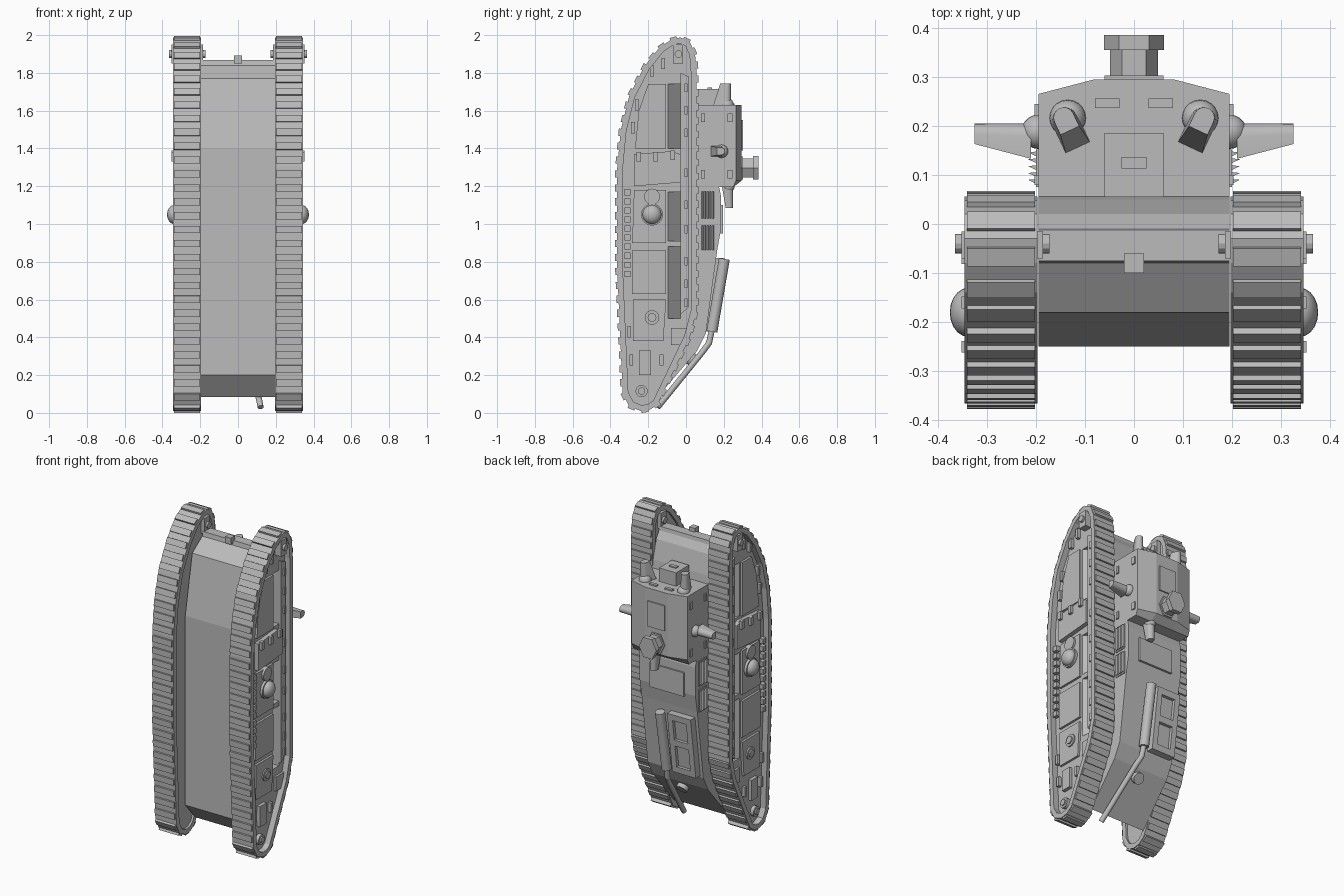
import bpy, bmesh, math
from mathutils import Vector, Matrix

cube = bpy.data.objects.get("Cube")
if cube:
    bpy.data.objects.remove(cube, do_unlink=True)

GREY = (0.5, 0.5, 0.5, 1)
paint = bpy.data.materials.new("plain_grey")
paint.use_nodes = True
paint.diffuse_color = GREY
paint.node_tree.nodes["Principled BSDF"].inputs["Base Color"].default_value = GREY


def finish(name, bm, mirror=False, smooth=False):
    bmesh.ops.recalc_face_normals(bm, faces=bm.faces[:])
    me = bpy.data.meshes.new(name)
    bm.to_mesh(me)
    bm.free()
    me.materials.append(paint)
    ob = bpy.data.objects.new(name, me)
    bpy.context.collection.objects.link(ob)
    if smooth:
        bpy.ops.object.select_all(action="DESELECT")
        ob.select_set(True)
        bpy.context.view_layer.objects.active = ob
        bpy.ops.object.shade_smooth_by_angle(angle=math.radians(40))
    if mirror:
        ob.modifiers.new("mirror", "MIRROR")
    return ob


def loft(bm, a, b, caps=True):
    va, vb = [bm.verts.new(p) for p in a], [bm.verts.new(p) for p in b]
    n = len(va)
    for i in range(n):
        j = (i + 1) % n
        bm.faces.new((va[i], va[j], vb[j], vb[i]))
    if caps:
        bm.faces.new(va[::-1])
        bm.faces.new(vb)


def prism_x(bm, pts, x0, x1):
    loft(bm, [(x0, y, z) for y, z in pts], [(x1, y, z) for y, z in pts])


def prism_z(bm, pts, z0, z1):
    loft(bm, [(x, y, z0) for x, y in pts], [(x, y, z1) for x, y in pts])


def box(bm, x0, x1, y0, y1, z0, z1):
    prism_z(bm, [(x0, y0), (x1, y0), (x1, y1), (x0, y1)], z0, z1)


def rod(bm, p, q, r0, r1=None, n=16):
    p, q = Vector(p), Vector(q)
    m = Matrix.Translation((p + q) / 2) @ (q - p).to_track_quat("Z", "Y").to_matrix().to_4x4()
    bmesh.ops.create_cone(bm, cap_ends=True, segments=n, radius1=r0,
                          radius2=r0 if r1 is None else r1, depth=(q - p).length, matrix=m)


def ball(bm, c, r, squash=1):
    bmesh.ops.create_uvsphere(bm, u_segments=20, v_segments=12, radius=r,
                              matrix=Matrix.Translation(c) @ Matrix.Diagonal((squash, 1, 1, 1)))


def inset(pts, d):
    out = []
    for i, p in enumerate(pts):
        t0 = (p - pts[i - 1]).normalized()
        t1 = (pts[(i + 1) % len(pts)] - p).normalized()
        n = Vector((t0.y + t1.y, -t0.x - t1.x)).normalized()
        out.append(p + n * d / max(0.5, n.dot(Vector((t0.y, -t0.x)))))
    return out


# Track outline in (y, z), clockwise from the top
outline = [Vector(p) for p in [
    (-.03, 1.988), (.02, 1.965), (.048, 1.9), (.056, 1.8), (.056, .54), (.02, .4),
    (-.15, .045), (-.19, .017), (-.24, .01), (-.3, .035), (-.335, .1), (-.366, .8),
    (-.364, 1.3), (-.345, 1.5), (-.3, 1.68), (-.22, 1.835), (-.14, 1.935), (-.08, 1.975)]]

# Track belt ring
bm = bmesh.new()
inner = inset(outline, .03)
rings = [[bm.verts.new((x, *p)) for p in pts]
         for x, pts in ((.197, outline), (.345, outline), (.345, inner), (.197, inner))]
for k in range(4):
    a, b = rings[k], rings[(k + 1) % 4]
    for i in range(len(a)):
        j = (i + 1) % len(a)
        bm.faces.new((a[i], a[j], b[j], b[i]))
finish("track_belt", bm, mirror=True)

# Track plates spaced along the belt
bm = bmesh.new()
lengths = [(outline[(i + 1) % len(outline)] - p).length for i, p in enumerate(outline)]
total, count = sum(lengths), 58
for k in range(count):
    s, i = total * (k + .5) / count, 0
    while s > lengths[i]:
        s -= lengths[i]
        i += 1
    t = (outline[(i + 1) % len(outline)] - outline[i]).normalized()
    c = outline[i] + t * s
    m = Matrix(((1, 0, 0, .271), (0, t.x, -t.y, c.x), (0, t.y, t.x, c.y), (0, 0, 0, 1)))
    bmesh.ops.create_cube(bm, size=1, matrix=m @ Matrix.Diagonal((.138, .038, .022, 1)))
finish("track_plates", bm, mirror=True)

# Side frame with sloped mud chutes cut into it
bm = bmesh.new()
prism_x(bm, inset(outline, .028), .21, .308)
frame = finish("side_frame", bm)
chutes = [(1.4, 1.74), (.91, 1.17), (.5, .88)]
bm = bmesh.new()
for z0, z1 in chutes:
    prism_z(bm, [(.318, -.105), (.4, -.105), (.4, -.03), (.24, -.03)], z0, z1)
cutter = finish("chute_cutter", bm)
cutter.hide_render = True
cutter.hide_viewport = True
cut = frame.modifiers.new("chutes", "BOOLEAN")
cut.object = cutter
cut.solver = "EXACT"
frame.modifiers.new("mirror", "MIRROR")

# Raised armour panels on the side frame
bm = bmesh.new()
for pts in [[(-.27, 1.4), (-.105, 1.4), (-.105, 1.74), (-.2, 1.74), (-.25, 1.6)],
            [(-.285, .9), (-.105, .9), (-.105, 1.18), (-.275, 1.18)],
            [(-.285, .63), (-.105, .63), (-.105, .86), (-.285, .86)],
            [(-.28, .38), (-.12, .38), (-.105, .6), (-.28, .6)],
            [(-.03, .52), (.015, .56), (.015, 1.78), (-.03, 1.8)],
            [(-.08, .36), (-.01, .36), (.005, .45), (-.08, .45)]]:
    prism_x(bm, pts, .29, .322)
prism_x(bm, [(-.275, 1.2), (-.03, 1.22), (-.03, 1.37), (-.08, 1.385), (-.275, 1.37)], .29, .335)
for y, z in [(-.25, 1.36), (-.16, 1.36), (-.07, 1.37)]:
    box(bm, .33, .352, y - .012, y + .012, z - .03, z + .02)
box(bm, .29, .33, -.25, -.185, .2, .33)
finish("side_panels", bm, mirror=True)

# Small brackets along the frame edge
bm = bmesh.new()
for k in range(10):
    z = .72 + .048 * k
    box(bm, .3, .335, -.325, -.295, z, z + .032)
for z in (.56, .66, .78, .95, 1.08, 1.25, 1.46, 1.58, 1.7):
    box(bm, .32, .33, -.008, .008, z, z + .045)
for y, z in [(-.28, 1.48), (-.26, 1.6), (-.18, 1.78), (-.12, 1.82), (-.3, .4), (-.13, .25), (-.29, .25)]:
    box(bm, .3, .33, y - .01, y + .01, z, z + .06)
finish("side_brackets", bm, mirror=True)

# Side ball mount, port, bosses
bm = bmesh.new()
ball(bm, (.338, -.18, 1.05), .05, .75)
rod(bm, (.3, -.18, 1.05), (.338, -.18, 1.05), .058, n=24)
rod(bm, (.3, -.18, 1.145), (.335, -.18, 1.145), .042, n=24)
for y, z, r in ((-.18, .505, .038), (-.235, .115, .032)):
    rod(bm, (.3, y, z), (.33, y, z), r, n=20)
    rod(bm, (.3, y, z), (.338, y, z), r * .6, n=20)
finish("side_ball_mount", bm, mirror=True, smooth=True)

# Front axle boxes
bm = bmesh.new()
box(bm, .185, .352, -.07, -.015, 1.85, 1.95)
rod(bm, (.172, -.04, 1.9), (.365, -.04, 1.9), .02, n=12)
finish("axle_box", bm, mirror=True)

# Hull between the tracks
bm = bmesh.new()
prism_x(bm, [(-.25, .2), (-.25, 1.4), (-.18, 1.77), (-.08, 1.84), (-.075, 1.868), (-.012, 1.868),
             (-.008, 1.845), (.02, 1.8), (.05, 1.68), (.06, 1.6), (.17, 1.22), (.185, 1.15),
             (.185, .97), (.165, .86), (.105, .42), (.06, .33), (-.15, .085)], -.195, .195)
finish("hull", bm)
bm = bmesh.new()
box(bm, -.02, .02, -.1, -.06, 1.85, 1.892)
finish("tow_hook", bm)

# Roof hatch behind the cab and rear escape hatch frame
bm = bmesh.new()
box(bm, -.12, .12, .17, .195, .95, 1.1)
finish("deck_hatch", bm)
bm = bmesh.new()
slope = (.165 - .105) / .44


def deck(x0, x1, z0, z1, h):
    y0, y1 = .105 + (z0 - .42) * slope, .105 + (z1 - .42) * slope
    prism_x(bm, [(y0 - .02, z0), (y0 + h, z0), (y1 + h, z1), (y1 - .02, z1)], x0, x1)


deck(-.175, -.01, .43, .82, .025)
for x0, x1 in ((-.175, -.14), (-.045, -.01)):
    deck(x0, x1, .43, .82, .045)
for z in (.43, .61, .78):
    deck(-.141, -.044, z, z + .04, .045)
finish("rear_hatch", bm)
bm = bmesh.new()
rod(bm, (0, .01, .3), (0, .045, .272), .035, n=20)
finish("rear_cap", bm)

# Radiator louvres on the hull sides
bm = bmesh.new()
for z0, z1 in ((1.02, 1.18), (.855, 1.0)):
    box(bm, .19, .2, .075, .152, z0, z1)
    for k in range(5):
        y = .08 + .014 * k
        prism_z(bm, [(.195, y), (.216, y + .01), (.195, y + .012)], z0 + .008, z1 - .008)
finish("radiator_louvres", bm, mirror=True)

# Cab with peaked roof and sloped rear foot
bm = bmesh.new()
plan = [(-.195, .05), (.195, .05), (.195, .265), (.08, .295), (-.08, .295), (-.195, .265)]
prism_z(bm, plan, 1.23, 1.63)
loft(bm, [(x, y, 1.23) for x, y in plan], [(x, min(y, .25), 1.195) for x, y in plan])
finish("cab", bm)
bm = bmesh.new()
box(bm, -.06, .06, .29, .303, 1.39, 1.55)
finish("cab_roof_hatch", bm)
bm = bmesh.new()
box(bm, -.06, .06, .055, .185, 1.6, 1.715)
box(bm, -.025, .025, .113, .137, 1.71, 1.722)
finish("visor_box", bm)
bm = bmesh.new()
box(bm, .03, .08, .236, .256, 1.625, 1.639)
for z in (1.24, 1.54):
    box(bm, .19, .203, .22, .245, z, z + .045)
    box(bm, .19, .203, .08, .1, z, z + .045)
finish("vision_slits", bm, mirror=True)

# Six-sided cupola
bm = bmesh.new()
for y0, y1, r in ((.285, .303, .06), (.3, .36, .049), (.355, .385, .061)):
    ring = [(r * math.cos(k * math.pi / 3), 1.297 + 1.18 * r * math.sin(k * math.pi / 3)) for k in range(6)]
    loft(bm, [(x, y0, z) for x, z in ring], [(x, y1, z) for x, z in ring])
finish("cupola", bm)


# Gun jackets: round on top, flat below, tapering to the muzzle
def gun(bm, origin, forward, up, h0, h1, length=.115):
    o, f, u = Vector(origin), Vector(forward), Vector(up).normalized()
    side = f.cross(u)
    ends = []
    for dist, w, h in ((0, .027, h0), (length, .021, h1)):
        sec = [(w * math.cos(k * math.pi / 8), w * math.sin(k * math.pi / 8) - w) for k in range(9)]
        sec += [(-w, -h), (w, -h)]
        ends.append([o + f * dist + side * a + u * b for a, b in sec])
    loft(bm, *ends)


bm = bmesh.new()
gun(bm, (.21, .205, 1.385), (1, 0, 0), (0, 1, 0), .072, .042)
gun(bm, (.152, .236, 1.63), (0, 0, 1), (.42, .9, 0), .088, .05)
finish("cab_guns", bm, mirror=True, smooth=True)
bm = bmesh.new()
ball(bm, (.195, .188, 1.385), .035)
ball(bm, (.135, .216, 1.63), .037)
finish("gun_balls", bm, mirror=True, smooth=True)
bm = bmesh.new()
gun(bm, (.067, .25, 1.2), (0, 0, -1), (0, 1, 0), .06, .04)
ball(bm, (.067, .225, 1.2), .033)
finish("rear_gun", bm, smooth=True)

# Exhaust silencer and tail pipe
bm = bmesh.new()
rod(bm, (.04, .203, .815), (.04, .137, .43), .029, n=20)
path = [(.04, .137, .44), (.045, .122, .37), (.06, .085, .32), (.12, -.15, .03)]
for p, q in zip(path, path[1:]):
    rod(bm, p, q, .016, n=14)
for p in path[1:-1]:
    ball(bm, p, .016)
finish("exhaust", bm, smooth=True)
